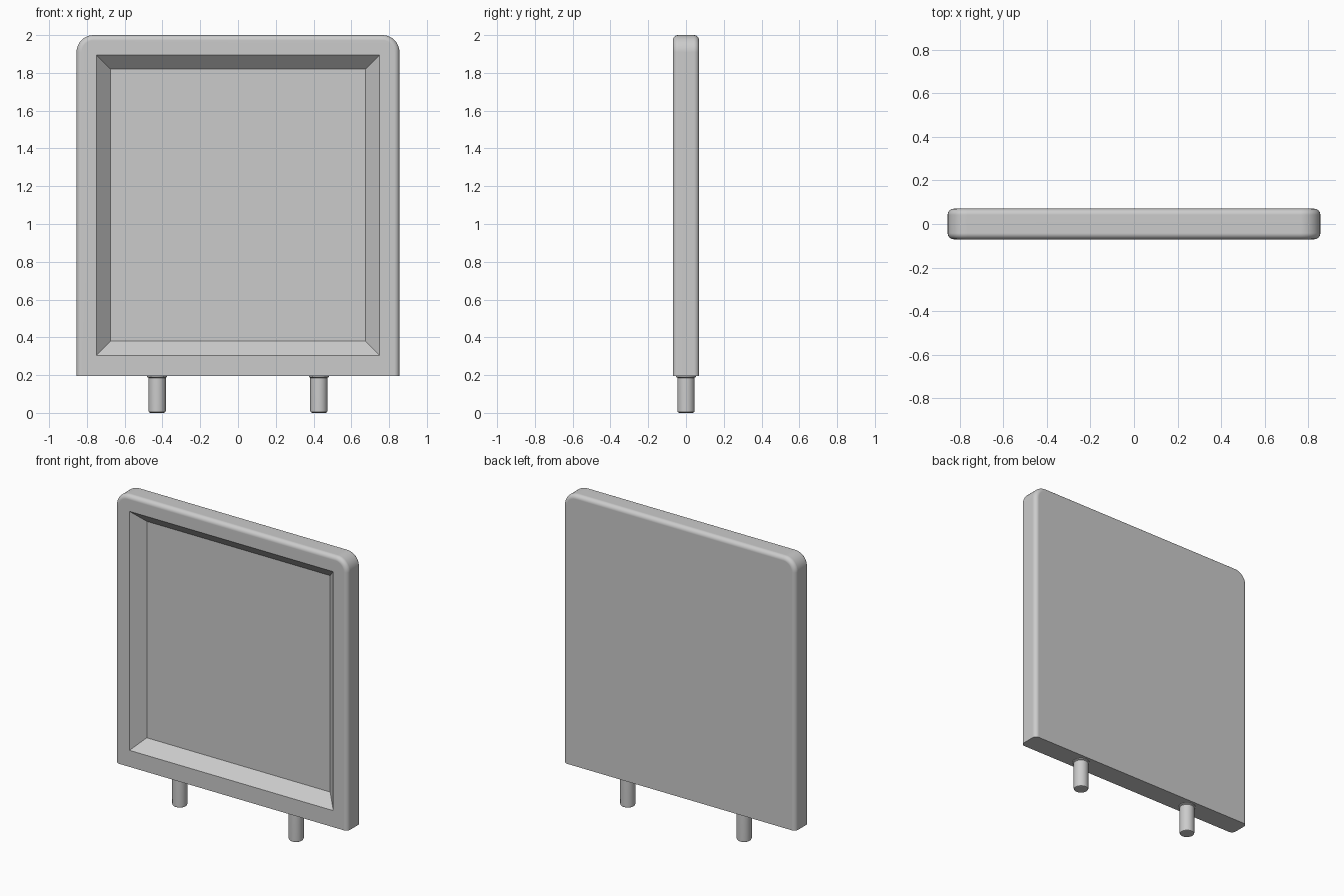
import bpy, bmesh
from math import sin, cos, pi, radians

cube = bpy.data.objects.get("Cube")
if cube:
    bpy.data.objects.remove(cube)

grey = bpy.data.materials.new("plain_grey")
grey.use_nodes = True
colour = (0.6, 0.6, 0.6, 1)
grey.diffuse_color = colour
grey.node_tree.nodes["Principled BSDF"].inputs["Base Color"].default_value = colour

HALF_W, HALF_D, BASE, TOP = 0.855, 0.07, 0.195, 2.0
CORNER, ROUND, STEPS = 0.09, 0.028, 8


def finish(bm, name):
    """Turn a bmesh into a smooth object with sharp edges kept."""
    bmesh.ops.recalc_face_normals(bm, faces=bm.faces)
    mesh = bpy.data.meshes.new(name)
    bm.to_mesh(mesh)
    bm.free()
    mesh.materials.append(grey)
    ob = bpy.data.objects.new(name, mesh)
    bpy.context.collection.objects.link(ob)
    bpy.ops.object.select_all(action="DESELECT")
    ob.select_set(True)
    bpy.context.view_layer.objects.active = ob
    bpy.ops.object.shade_smooth_by_angle(angle=radians(30))
    weighted = ob.modifiers.new("even_normals", "WEIGHTED_NORMAL")
    weighted.keep_sharp = True
    return ob


def outline(bm, inset, y):
    """Panel outline from bottom left to bottom right, over the rounded top."""
    w, r = HALF_W - inset, CORNER - inset
    cx, cz = HALF_W - CORNER, TOP - CORNER
    arc = [(cx + r * sin(a), cz + r * cos(a))
           for a in (i * pi / 2 / STEPS for i in range(STEPS + 1))]
    pts = [(-w, BASE)] + [(-x, z) for x, z in reversed(arc)] + arc + [(w, BASE)]
    return [bm.verts.new((x, y, z)) for x, z in pts]


# Panel: rounded rim on the sides and top, flat underside
bm = bmesh.new()
angles = [i * pi / 2 / 6 for i in range(7)]
stations = [(ROUND * (1 - sin(a)), -HALF_D + ROUND * (1 - cos(a))) for a in angles]
stations += [(inset, -y) for inset, y in reversed(stations)]
rings = [outline(bm, inset, y) for inset, y in stations]
for a, b in zip(rings, rings[1:]):
    for i in range(len(a) - 1):
        bm.faces.new((a[i], a[i + 1], b[i + 1], b[i]))
bm.faces.new([r[0] for r in rings] + [r[-1] for r in reversed(rings)])
bm.faces.new(rings[-1])


# Recess with sloping sides in the front
def rectangle(margin, y):
    x, lo, hi = 0.75 - margin, 0.305 + margin, 1.895 - margin
    return [bm.verts.new((px, y, pz)) for px, pz in ((-x, lo), (-x, hi), (x, hi), (x, lo))]


front = rings[0]
opening = rectangle(0, -HALF_D)
floor = rectangle(0.075, -HALF_D + 0.075)
left_mid = 1 + STEPS // 2
right_mid = len(front) - 1 - left_mid
corners = [0, left_mid, right_mid, len(front) - 1]
for i in range(3):
    bm.faces.new(front[corners[i]:corners[i + 1] + 1] + [opening[i + 1], opening[i]])
bm.faces.new((front[-1], front[0], opening[0], opening[3]))
for i in range(4):
    j = (i + 1) % 4
    bm.faces.new((opening[i], opening[j], floor[j], floor[i]))
bm.faces.new(floor)
finish(bm, "panel")

# Pegs: turned profile with a softened foot and a small collar
PEG = [(0.036, 0), (0.043, 0.004), (0.046, 0.012), (0.046, 0.186), (0.053, 0.19), (0.053, 0.2)]
SIDES = 32
for name, x in (("left_peg", 0.428), ("right_peg", -0.428)):
    bm = bmesh.new()
    loops = [[bm.verts.new((r * cos(t), r * sin(t), z))
              for t in (2 * pi * k / SIDES for k in range(SIDES))] for r, z in PEG]
    for a, b in zip(loops, loops[1:]):
        for k in range(SIDES):
            n = (k + 1) % SIDES
            bm.faces.new((a[k], a[n], b[n], b[k]))
    bm.faces.new(loops[0])
    bm.faces.new(loops[-1])
    finish(bm, name).location.x = x
